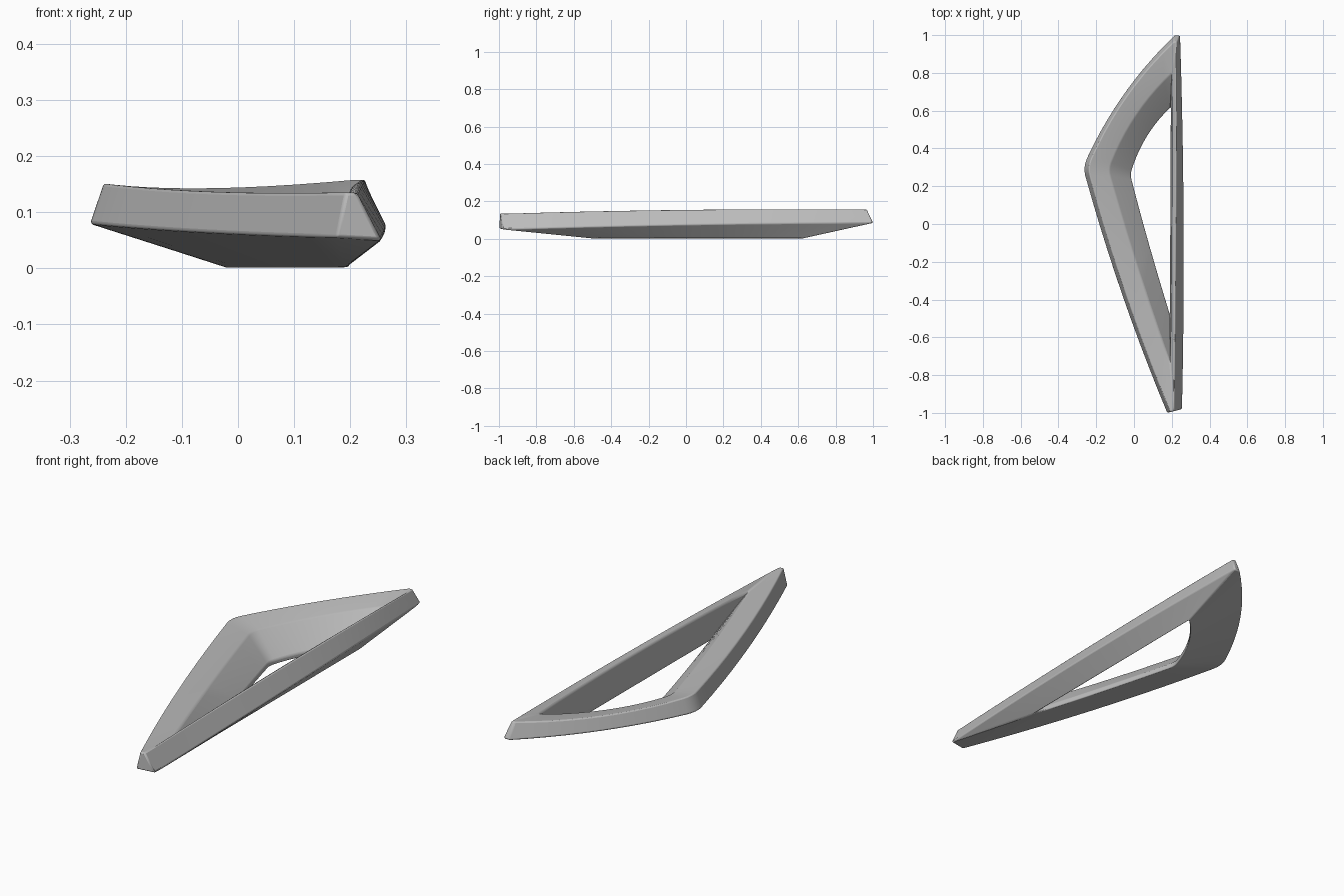
import bpy, bmesh
from mathutils import Vector

cube = bpy.data.objects.get("Cube")
if cube:
    bpy.data.objects.remove(cube)

grey = bpy.data.materials.new("plain grey")
grey.use_nodes = True
grey.diffuse_color = (0.5, 0.5, 0.5, 1)
grey.node_tree.nodes["Principled BSDF"].inputs["Base Color"].default_value = (0.5, 0.5, 0.5, 1)

STEPS = 10


def side(a, b, bow, t):
    """Point on a side bowed by the vector bow at its middle."""
    return a.lerp(b, t) + Vector(bow) * 4 * t * (1 - t)


def ring(front, corner, back, back_out, front_out, bows):
    """Closed triangular outline with a rounded side corner and blunt tips."""
    f, c, b, bo, fo = (Vector(p) for p in (front, corner, back, back_out, front_out))
    left, rear, right = bows
    ts = [i / STEPS for i in range(STEPS + 1)]
    first = [side(f, c, left, t * 0.965) for t in ts]
    second = [side(c, b, rear, 0.06 + t * 0.94) for t in ts]
    p, q = first[-1], second[0]
    arc = [p.lerp(c, t).lerp(c.lerp(q, t), t) for t in (0.25, 0.5, 0.75)]
    return first + arc + second + [side(bo, fo, right, t) for t in ts]


# Cross-section rings, from the lower inner edge around the outside and back
f_in, c_in, b_in = (0.19, -0.48, 0), (-0.02, 0.26, 0), (0.195, 0.62, 0)
hole_bows = ((-0.005, 0, 0), (-0.025, 0.015, 0), (0, 0, 0))
lip = Vector((0, 0, 0.022))
up = [Vector(p) + lip for p in (f_in, c_in, b_in)]
f_mid, b_mid = (0.193, -0.74, 0.122), (0.2, 0.8, 0.135)

rings = [
    ring(f_in, c_in, b_in, b_in, f_in, hole_bows),
    ring((0.175, -1.0, 0.055), (-0.272, 0.3, 0.08), (0.215, 1.0, 0.085),
         (0.245, 1.0, 0.085), (0.256, -0.98, 0.05),
         ((-0.02, -0.01, -0.003), (-0.035, 0.025, 0), (0.014, 0, 0.008))),
    ring((0.192, -0.995, 0.136), (-0.247, 0.3, 0.153), (0.21, 0.965, 0.159),
         (0.226, 0.965, 0.159), (0.211, -0.99, 0.136),
         ((-0.02, -0.01, -0.007), (-0.035, 0.025, -0.012), (0.002, 0, 0.009))),
    ring(f_mid, (-0.135, 0.29, 0.122), b_mid, b_mid, f_mid,
         ((-0.01, 0, -0.005), (-0.03, 0.02, -0.008), (0.004, 0, 0.015))),
    ring(up[0], up[1], up[2], up[2], up[0], hole_bows),
]

# Frame: bridge each ring to the next
bm = bmesh.new()
loops = [[bm.verts.new(p) for p in r] for r in rings]
n = len(loops[0])
for k, lower in enumerate(loops):
    upper = loops[(k + 1) % len(loops)]
    for i in range(n):
        j = (i + 1) % n
        bm.faces.new((lower[i], lower[j], upper[j], upper[i]))
bmesh.ops.remove_doubles(bm, verts=bm.verts, dist=0.0005)
bmesh.ops.recalc_face_normals(bm, faces=bm.faces)
mesh = bpy.data.meshes.new("triangular_frame")
bm.to_mesh(mesh)
bm.free()
mesh.materials.append(grey)
frame = bpy.data.objects.new("triangular_frame", mesh)
bpy.context.collection.objects.link(frame)

# Softened edges
bevel = frame.modifiers.new("soft edges", "BEVEL")
bevel.width = 0.006
bevel.segments = 3
bevel.limit_method = "ANGLE"
bevel.angle_limit = 0.4
bevel.use_clamp_overlap = False
bpy.context.view_layer.objects.active = frame
frame.select_set(True)
bpy.ops.object.shade_smooth_by_angle(angle=0.6)
